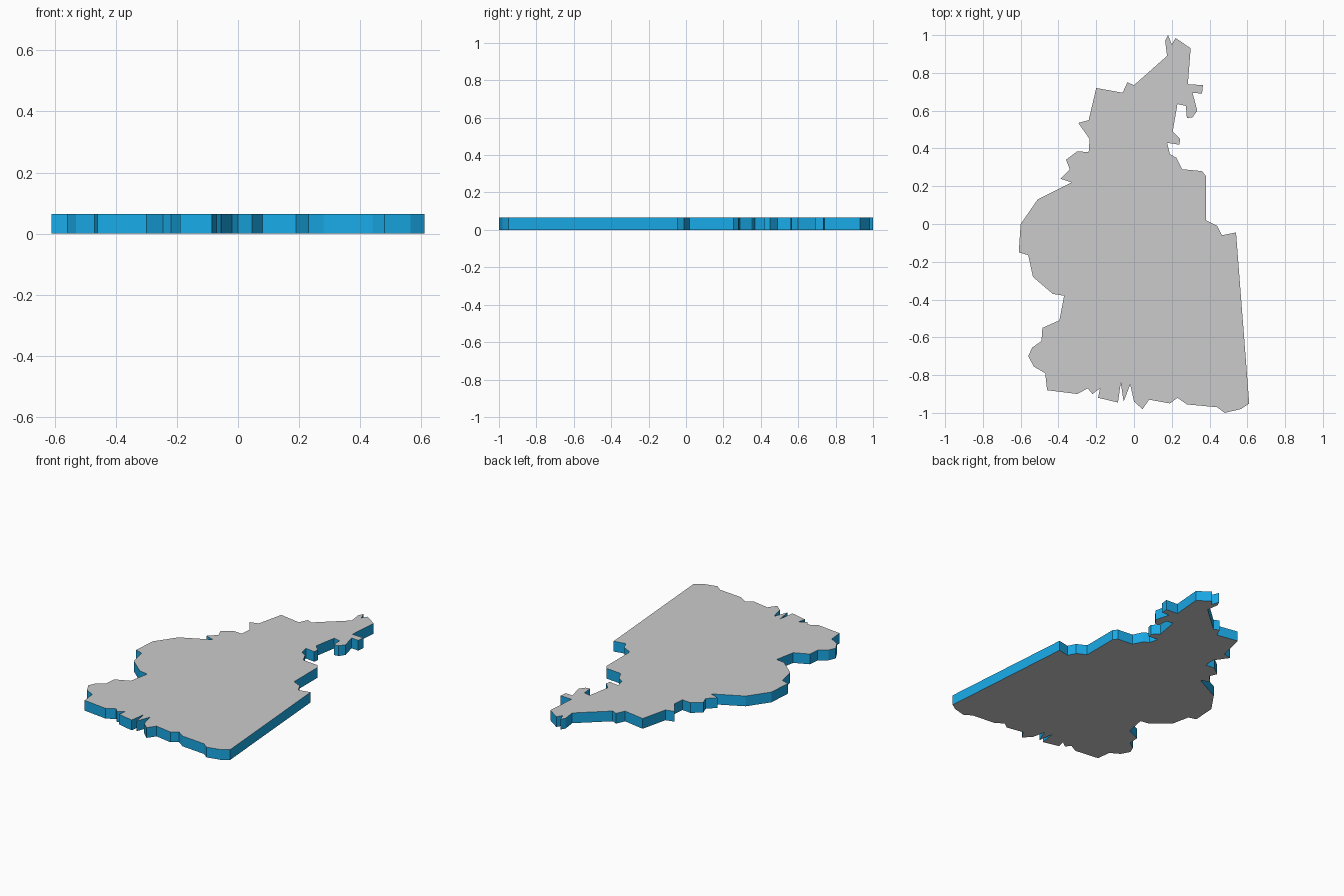
import bpy, bmesh

THICKNESS = 0.065

# Outline of the plate, clockwise from the north tip
outline = [
    # north-east spit and inlets
    (0.18, 1.0), (0.20, 0.95), (0.22, 0.985), (0.30, 0.93), (0.285, 0.74),
    (0.365, 0.735), (0.36, 0.69), (0.31, 0.695), (0.335, 0.60), (0.31, 0.565),
    (0.28, 0.56), (0.275, 0.625), (0.23, 0.635), (0.205, 0.49), (0.245, 0.45),
    (0.24, 0.42), (0.175, 0.43), (0.19, 0.37), (0.225, 0.35), (0.255, 0.29),
    # straight east border
    (0.36, 0.28), (0.38, 0.255), (0.38, 0.02), (0.44, -0.01), (0.465, -0.06),
    (0.54, -0.045), (0.61, -0.95), (0.565, -0.98), (0.48, -1.0),
    # ragged south coast
    (0.44, -0.97), (0.28, -0.955), (0.23, -0.92), (0.19, -0.95), (0.08, -0.93),
    (0.045, -0.98), (0.0, -0.94), (-0.02, -0.85), (-0.055, -0.94),
    (-0.07, -0.84), (-0.085, -0.945), (-0.19, -0.92), (-0.18, -0.87),
    (-0.22, -0.90), (-0.245, -0.87), (-0.30, -0.90), (-0.46, -0.88),
    # west coast
    (-0.47, -0.79), (-0.53, -0.755), (-0.56, -0.70), (-0.54, -0.655),
    (-0.49, -0.62), (-0.485, -0.55), (-0.395, -0.51), (-0.37, -0.38),
    (-0.43, -0.37), (-0.535, -0.28), (-0.56, -0.165), (-0.61, -0.15),
    (-0.60, 0.0), (-0.51, 0.13), (-0.33, 0.22), (-0.39, 0.24), (-0.34, 0.29),
    (-0.36, 0.34), (-0.30, 0.385), (-0.24, 0.38), (-0.235, 0.45),
    (-0.295, 0.535), (-0.24, 0.55), (-0.20, 0.72), (-0.06, 0.695),
    (-0.035, 0.75), (0.0, 0.735), (0.175, 0.89), (0.165, 0.97),
]


def material(name, color):
    mat = bpy.data.materials.new(name)
    mat.diffuse_color = color
    return mat


# Flat plate: fill the outline, then extrude it upward
bm = bmesh.new()
base = bm.faces.new([bm.verts.new((x, y, 0)) for x, y in outline])
grown = bmesh.ops.extrude_face_region(bm, geom=[base], use_keep_orig=True)
top_verts = [g for g in grown["geom"] if isinstance(g, bmesh.types.BMVert)]
bmesh.ops.translate(bm, verts=top_verts, vec=(0, 0, THICKNESS))
bmesh.ops.recalc_face_normals(bm, faces=bm.faces)

# Grey caps, blue rim
for face in bm.faces:
    face.material_index = 0 if abs(face.normal.z) > 0.5 else 1

mesh = bpy.data.meshes.new("map_plate")
bm.to_mesh(mesh)
bm.free()
mesh.materials.append(material("cap_grey", (0.8, 0.8, 0.8, 1)))
mesh.materials.append(material("rim_blue", (0.01, 0.40, 0.80, 1)))
plate = bpy.data.objects.new("map_plate", mesh)
bpy.context.collection.objects.link(plate)
